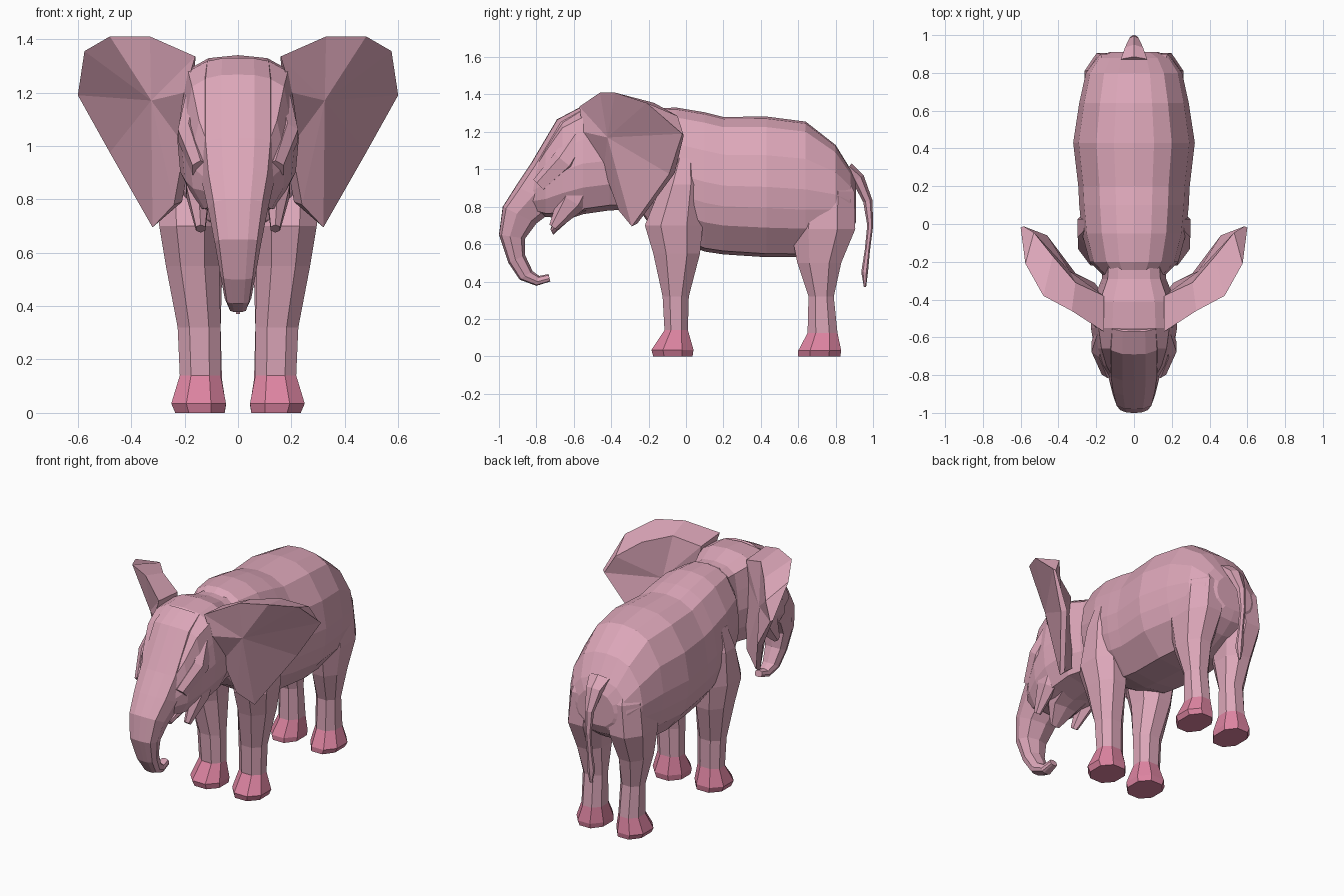
import bpy, bmesh
from mathutils import Vector

if "Cube" in bpy.data.objects:
    bpy.data.objects.remove(bpy.data.objects["Cube"])


def material(name, rgb):
    m = bpy.data.materials.new(name)
    m.diffuse_color = (*rgb, 1)
    m.use_nodes = True
    m.node_tree.nodes["Principled BSDF"].inputs["Base Color"].default_value = m.diffuse_color
    return m


SKIN = material("dusty pink skin", (0.72, 0.385, 0.485))
FOOT = material("rose feet", (0.72, 0.23, 0.355))


def finish(name, bm, mirror=False, foot_height=None):
    """Turn a bmesh into a flat-shaded object, optionally mirrored over x."""
    bmesh.ops.recalc_face_normals(bm, faces=bm.faces)
    if foot_height:
        for f in bm.faces:
            f.material_index = int(f.calc_center_median().z < foot_height)
    me = bpy.data.meshes.new(name)
    bm.to_mesh(me)
    bm.free()
    me.materials.append(SKIN)
    me.materials.append(FOOT)
    ob = bpy.data.objects.new(name, me)
    bpy.context.collection.objects.link(ob)
    if mirror:
        ob.modifiers.new("mirror", 'MIRROR').use_axis = (True, False, False)
    return ob


def loft(name, rings, **kw):
    """Skin a list of equal-sized point rings and cap both ends."""
    bm = bmesh.new()
    vs = [[bm.verts.new(p) for p in r] for r in rings]
    n = len(rings[0])
    for a, b in zip(vs, vs[1:]):
        for i in range(n):
            j = (i + 1) % n
            bm.faces.new((a[i], a[j], b[j], b[i]))
    bm.faces.new(vs[0])
    bm.faces.new(vs[-1])
    return finish(name, bm, **kw)


def both_sides(half):
    """Close a half section running from centre line to centre line."""
    return half + [(-x, t) for x, t in reversed(half[1:-1])]


def section_y(y, zb, zt, w, half):
    c, h = (zb + zt) / 2, (zt - zb) / 2
    return [(x * w, y, c + t * h) for x, t in both_sides(half)]


def section_pair(front, back, w, half):
    """Section between a front and a back point of the side view."""
    f, b = Vector((0, *front)), Vector((0, *back))
    return [f.lerp(b, t) + Vector((x * w, 0, 0)) for x, t in both_sides(half)]


def section_z(z, y0, y1, x0, x1):
    k = 0.45
    oct_ = [(-k, -1), (k, -1), (1, -k), (1, k), (k, 1), (-k, 1), (-1, k), (-1, -k)]
    cx, cy, rx, ry = (x0 + x1) / 2, (y0 + y1) / 2, (x1 - x0) / 2, (y1 - y0) / 2
    return [(cx + x * rx, cy + y * ry, z) for x, y in oct_]


# Torso
BARREL = [(0, 1), (.33, .97), (.62, .85), (.91, .45), (1, 0), (.97, -.3), (.88, -.58),
          (.52, -.95), (0, -1)]
loft("body", [section_y(*r, BARREL) for r in [
    (-.29, .85, 1.28, .145), (-.2, .71, 1.325, .235), (-.05, .62, 1.33, .275),
    (.1, .56, 1.305, .29), (.2, .545, 1.28, .295), (.43, .53, 1.282, .322),
    (.64, .53, 1.255, .29), (.8, .6, 1.13, .255), (.88, .66, 1.0, .2),
    (.91, .72, .93, .13)]])

# Head and neck
SKULL = [(0, 1), (.5, .96), (.82, .82), (.92, .4), (1, -.05), (.95, -.5), (.7, -.9), (0, -1)]
loft("head", [section_y(*r, SKULL) for r in [
    (-.15, .8, 1.3, .16), (-.29, .785, 1.305, .17), (-.41, .78, 1.34, .22),
    (-.55, .76, 1.33, .228), (-.66, .74, 1.27, .21), (-.75, .745, 1.13, .178),
    (-.82, .77, 1.01, .13)]])

# Forehead continuing into the trunk
TRUNK = [(0, 0), (.42, .01), (.82, .1), (1, .42), (.8, .85), (0, 1)]
loft("trunk", [section_pair(*r, TRUNK) for r in [
    ((-.57, 1.33), (-.42, 1.2), .14),
    ((-.69, 1.267), (-.48, 1.12), .148), ((-.83, 1.03), (-.6, .92), .148),
    ((-.91, .91), (-.68, .8), .135),
    ((-.98, .8), (-.8, .71), .112), ((-1, .65), (-.86, .63), .088),
    ((-.95, .5), (-.86, .54), .066), ((-.89, .41), (-.82, .455), .05),
    ((-.8, .377), (-.785, .43), .036), ((-.725, .4), (-.735, .44), .026)]])

# Lower lip
loft("lower_lip", [section_pair(*r, TRUNK) for r in [
    ((-.6, .86), (-.46, .79), .13), ((-.69, .76), (-.61, .74), .1),
    ((-.725, .68), (-.71, .65), .035)]])


def rod(pts):
    """Six-sided rod in the y-z plane: (x, y, z, half width, half depth)."""
    hexa = [(0, -1), (.87, -.5), (.87, .5), (0, 1), (-.87, .5), (-.87, -.5)]
    rings = []
    for i, (x, y, z, w, d) in enumerate(pts):
        a, b = pts[max(i - 1, 0)], pts[min(i + 1, len(pts) - 1)]
        t = Vector((0, b[1] - a[1], b[2] - a[2])).normalized()
        side = Vector((0, -t.z, t.y))
        rings.append([Vector((x + u * w, y, z)) + side * v * d for u, v in hexa])
    return rings


# Cheek lobes beside the mouth and brow ridges over the eyes
loft("cheek_lobe", rod([(.15, -.54, .97, .055, .09), (.15, -.61, .83, .05, .08),
                        (.14, -.71, .69, .02, .025)]), mirror=True)
loft("brow", rod([(.16, -.56, 1.18, .04, .06), (.185, -.65, 1.04, .046, .07),
                  (.14, -.78, .91, .035, .05)]), mirror=True)

# Ears: front outline, back outline, a front fold and a domed back
FRONT = [(.16, -.57, 1.335), (.33, -.46, 1.41), (.48, -.38, 1.41), (.575, -.21, 1.355),
         (.6, -.02, 1.19), (.48, -.09, .975), (.32, -.29, .695), (.24, -.36, .78),
         (.2, -.44, 1.0), (.2, -.55, 1.2)]
BACK = [(.16, -.38, 1.32), (.31, -.31, 1.375), (.43, -.17, 1.355), (.53, -.045, 1.285),
        (.585, -.012, 1.18), (.46, -.06, .98), (.31, -.26, .71), (.21, -.31, .79),
        (.17, -.36, 1.0), (.17, -.38, 1.2)]
FOLD, DOME = (.325, -.42, 1.17), (.34, -.25, 1.12)

bm = bmesh.new()
front = [bm.verts.new(p) for p in FRONT]
back = [bm.verts.new(p) for p in BACK]
fold, dome = bm.verts.new(FOLD), bm.verts.new(DOME)
for i in range(len(front)):
    j = (i + 1) % len(front)
    bm.faces.new((front[i], front[j], back[j], back[i]))
    bm.faces.new((front[i], front[j], fold))
    bm.faces.new((back[i], back[j], dome))
finish("ear", bm, mirror=True)

# Legs: feet below the ankle ring take the rose colour
loft("front_leg", [section_z(*r) for r in [
    (0, -.175, .035, .05, .235), (.035, -.185, .04, .045, .25),
    (.14, -.115, .01, .065, .218), (.32, -.125, .015, .065, .226),
    (.55, -.175, .075, .07, .27), (.7, -.22, .09, .06, .295),
    (.92, -.13, .085, .08, .298), (1.06, -.07, .06, .1, .265)]],
    mirror=True, foot_height=.14)
loft("hind_leg", [section_z(*r) for r in [
    (0, .6, .825, .05, .22), (.03, .6, .83, .045, .235),
    (.125, .65, .81, .06, .2), (.32, .655, .79, .065, .2),
    (.5, .595, .83, .06, .235), (.68, .56, .905, .03, .262),
    (.88, .58, .9, .0, .245), (1.0, .65, .84, .04, .2)]],
    mirror=True, foot_height=.125)

# Tail
loft("tail", rod([(0, .86, 1.0, .08, .04), (0, .92, .95, .055, .035),
                  (0, .972, .83, .028, .025), (0, .985, .7, .02, .016),
                  (0, .97, .57, .018, .014), (0, .955, .45, .026, .018),
                  (0, .957, .37, .008, .006)]))
